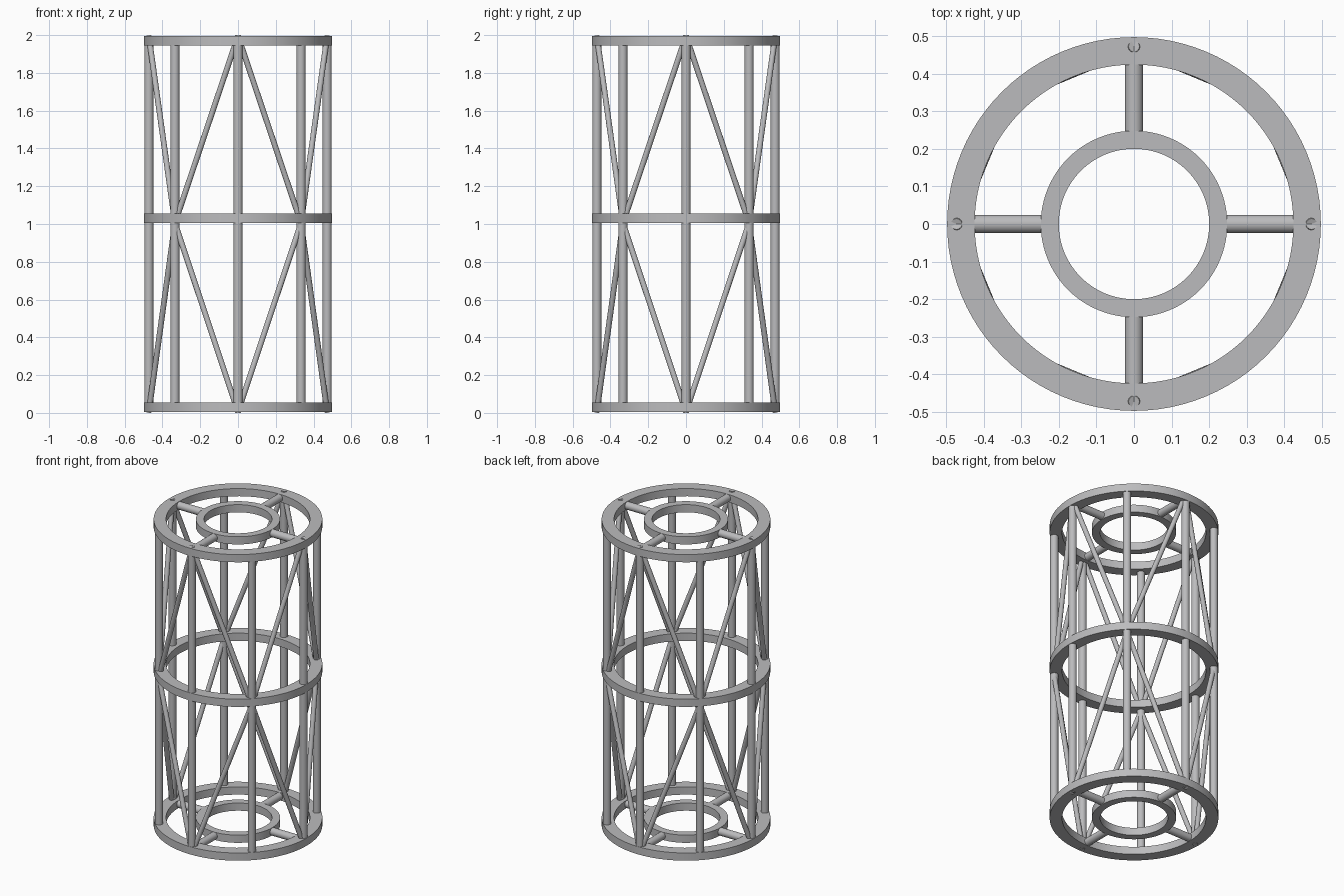
import bpy, bmesh, math
from mathutils import Vector

cube = bpy.data.objects.get("Cube")
if cube:
    bpy.data.objects.remove(cube, do_unlink=True)

# Single grey metal
GREY = (0.5, 0.5, 0.51, 1.0)
metal = bpy.data.materials.new("grey_metal")
metal.use_nodes = True
metal.diffuse_color = GREY
metal.node_tree.nodes["Principled BSDF"].inputs["Base Color"].default_value = GREY

RING_H = 0.05
R_OUT, R_IN = 0.497, 0.424
R_POST = 0.472
LEVELS = {"bottom": 0.005, "middle": 1.005, "top": 1.945}
Z_LOW, Z_MID, Z_HIGH = 0.005, 1.005, 1.995


def finish(name, bm):
    bmesh.ops.recalc_face_normals(bm, faces=bm.faces)
    mesh = bpy.data.meshes.new(name)
    bm.to_mesh(mesh)
    bm.free()
    mesh.materials.append(metal)
    obj = bpy.data.objects.new(name, mesh)
    bpy.context.collection.objects.link(obj)
    bpy.ops.object.select_all(action='DESELECT')
    obj.select_set(True)
    bpy.context.view_layer.objects.active = obj
    bpy.ops.object.shade_smooth_by_angle(angle=math.radians(35))
    return obj


def ring(name, r_in, r_out, z, sides=96):
    """Flat ring: a rectangular profile spun about the z axis."""
    bm = bmesh.new()
    corners = [(r_in, z), (r_out, z), (r_out, z + RING_H), (r_in, z + RING_H)]
    verts = [bm.verts.new((r, 0, h)) for r, h in corners]
    edges = [bm.edges.new((verts[i], verts[(i + 1) % 4])) for i in range(4)]
    bmesh.ops.spin(bm, geom=verts + edges, cent=(0, 0, 0), axis=(0, 0, 1),
                   angle=math.tau, steps=sides, use_merge=True)
    bmesh.ops.remove_doubles(bm, verts=bm.verts, dist=0.0001)
    return finish(name, bm)


def rod(name, a, b, radius, sides=24):
    """Solid cylinder between two points."""
    a, b = Vector(a), Vector(b)
    bm = bmesh.new()
    bmesh.ops.create_cone(bm, cap_ends=True, segments=sides, radius1=radius,
                          radius2=radius, depth=(b - a).length)
    obj = finish(name, bm)
    obj.rotation_euler = (b - a).to_track_quat('Z', 'Y').to_euler()
    obj.location = (a + b) / 2
    return obj


def polar(r, step, z):
    """Point on a circle, counted in eighths of a turn."""
    angle = step * math.tau / 8
    return (r * math.cos(angle), r * math.sin(angle), z)


# Outer rings
for level, z in LEVELS.items():
    ring(f"{level}_ring", R_IN, R_OUT, z)

# Inner hub rings and their four spokes
for level in ("bottom", "top"):
    z = LEVELS[level]
    ring(f"{level}_hub_ring", 0.2, 0.248, z)
    for i in range(0, 8, 2):
        mid = z + RING_H / 2
        rod(f"{level}_spoke_{i // 2 + 1}", polar(0.23, i, mid), polar(0.44, i, mid), 0.0245)

# Eight upright posts
for i in range(8):
    rod(f"post_{i + 1}", polar(R_POST, i, 0.03), polar(R_POST, i, 1.97), 0.024)

# Diagonal braces fan from the end rings to the middle ring
for half, z_end in (("lower", Z_LOW), ("upper", Z_HIGH)):
    for i in range(0, 8, 2):
        for side, word in ((-1, "a"), (1, "b")):
            rod(f"{half}_brace_{i // 2 + 1}{word}", polar(R_POST, i, z_end),
                polar(R_POST, i + side, Z_MID), 0.015)
